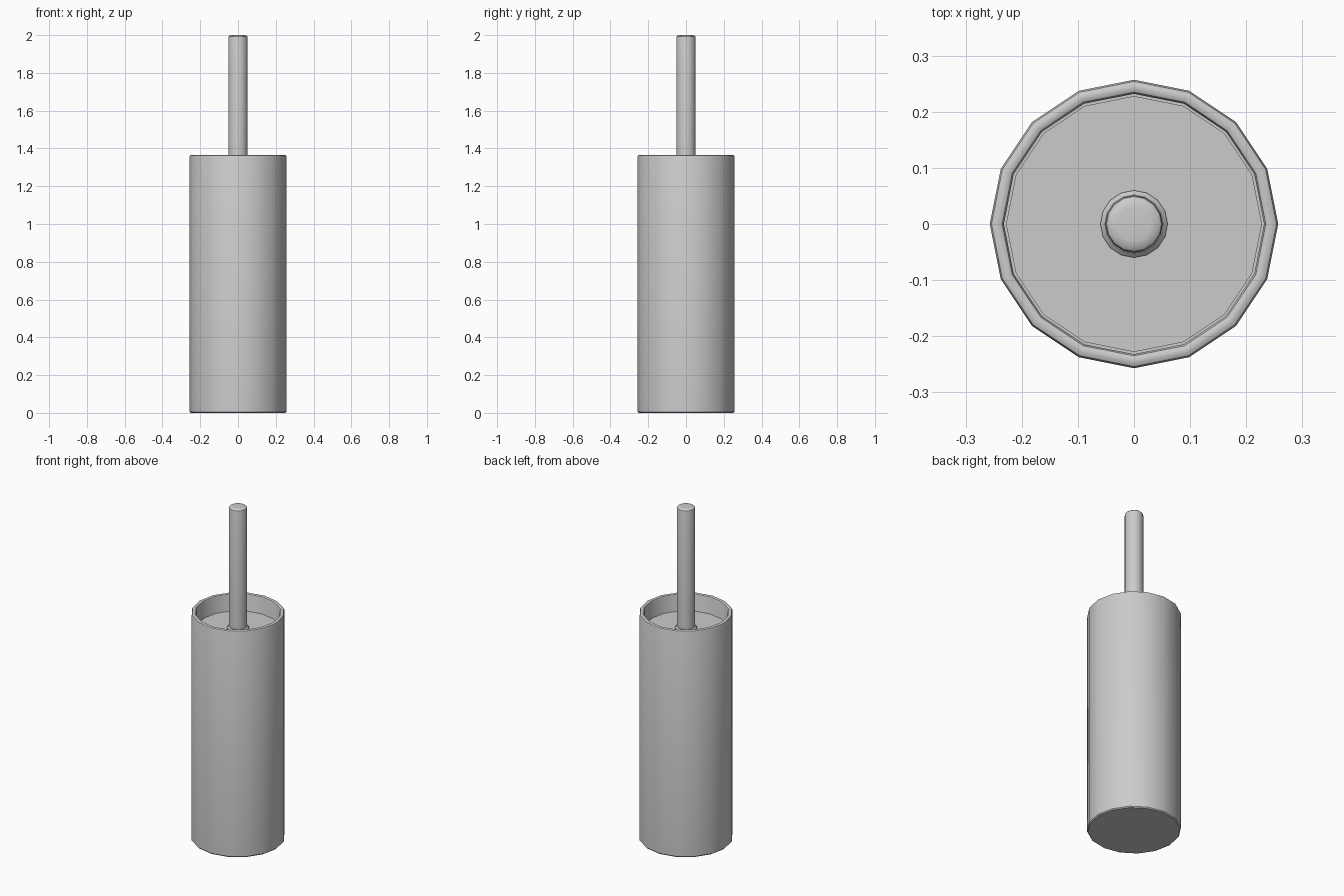
import bpy, bmesh, math

if "Cube" in bpy.data.objects:
    bpy.data.objects.remove(bpy.data.objects["Cube"])

SIDES = 16


def lathe(name, profile, angle=35):
    """Spin an (r, z) profile around z; r = 0 ends become closed poles."""
    bm = bmesh.new()
    rings = []
    for r, z in profile:
        if r == 0:
            rings.append([bm.verts.new((0, 0, z))] * SIDES)
        else:
            rings.append([bm.verts.new((r * math.cos(2 * math.pi * i / SIDES),
                                        r * math.sin(2 * math.pi * i / SIDES), z))
                          for i in range(SIDES)])
    for a, b in zip(rings, rings[1:]):
        for i in range(SIDES):
            j = (i + 1) % SIDES
            bm.faces.new(list(dict.fromkeys((a[i], a[j], b[j], b[i]))))
    bmesh.ops.recalc_face_normals(bm, faces=bm.faces[:])
    mesh = bpy.data.meshes.new(name)
    bm.to_mesh(mesh)
    bm.free()
    obj = bpy.data.objects.new(name, mesh)
    bpy.context.collection.objects.link(obj)
    bpy.ops.object.select_all(action='DESELECT')
    obj.select_set(True)
    bpy.context.view_layer.objects.active = obj
    bpy.ops.object.shade_smooth_by_angle(angle=math.radians(angle))
    return obj


# Hollow holder with softened rim and foot
lathe("holder", [(0, 0), (0.252, 0), (0.257, 0.006), (0.257, 1.355),
                 (0.254, 1.363), (0.248, 1.366), (0.241, 1.366),
                 (0.235, 1.363), (0.232, 1.355), (0.232, 0.025), (0, 0.025)])

# Recessed lid that closes the holder
lathe("lid", [(0, 1.24), (0.228, 1.24), (0.228, 1.263), (0, 1.263)])

# Small collar where the handle meets the lid
lathe("collar", [(0, 1.26), (0.06, 1.26), (0.06, 1.272), (0.052, 1.28), (0, 1.28)])

# Round handle with softened top edge
lathe("handle", [(0, 1.25), (0.051, 1.25), (0.051, 1.985), (0.049, 1.993),
                 (0.043, 1.998), (0.03, 2.0), (0, 2.0)])
